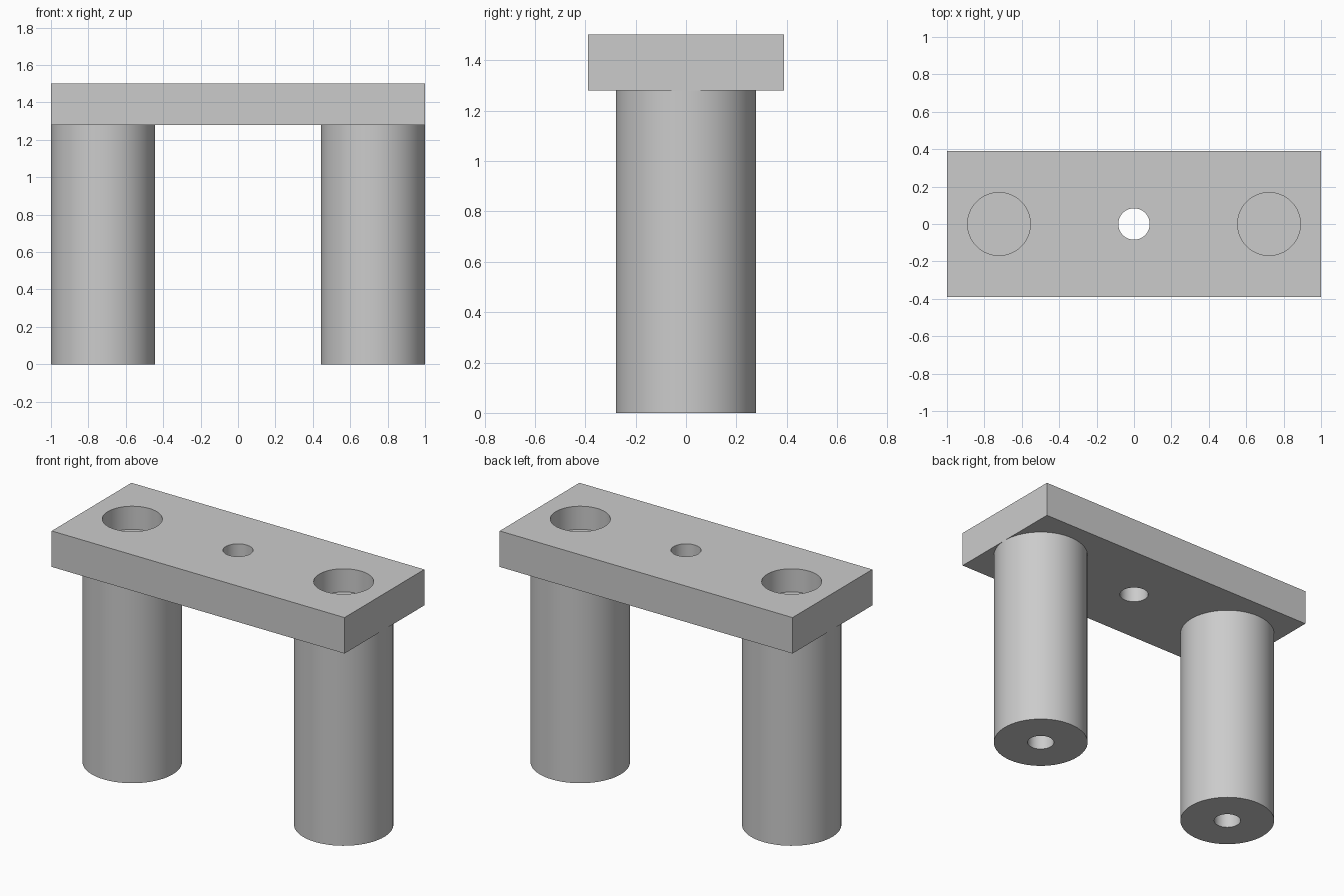
import bpy, bmesh
from math import pi, radians

PLATE_BOTTOM, TOP = 1.28, 1.502
LEG_X, LEG_R = 0.722, 0.278
SIDES = 64

old = bpy.data.objects.get("Cube")
if old:
    bpy.data.objects.remove(old, do_unlink=True)

grey = bpy.data.materials.new("plain grey")
grey.use_nodes = True
COLOUR = (0.6, 0.6, 0.6, 1)
grey.diffuse_color = COLOUR
grey.node_tree.nodes["Principled BSDF"].inputs["Base Color"].default_value = COLOUR


def select_only(obj):
    bpy.ops.object.select_all(action='DESELECT')
    obj.select_set(True)
    bpy.context.view_layer.objects.active = obj


def smooth(obj):
    select_only(obj)
    bpy.ops.object.shade_smooth_by_angle(angle=radians(30))


def cut_hole(target, x, radius, bottom):
    """Cut a round vertical hole from the top surface down to the given height."""
    height = TOP + 0.1 - bottom
    bpy.ops.mesh.primitive_cylinder_add(vertices=SIDES, radius=radius, depth=height,
                                        location=(x, 0, bottom + height / 2))
    cutter = bpy.context.object
    cutter.hide_render = True
    mod = target.modifiers.new("hole", 'BOOLEAN')
    mod.operation = 'DIFFERENCE'
    mod.solver = 'EXACT'
    mod.object = cutter
    select_only(target)
    bpy.ops.object.modifier_apply(modifier=mod.name)
    bpy.data.objects.remove(cutter, do_unlink=True)


def turned_leg(name, x):
    """Lathe a leg with a blind hole in its foot; the top is closed by the plate."""
    profile = [(0, 0.6), (0.078, 0.6), (0.078, 0), (LEG_R, 0), (LEG_R, PLATE_BOTTOM)]
    bm = bmesh.new()
    verts = [bm.verts.new((r, 0, z)) for r, z in profile]
    edges = [bm.edges.new(pair) for pair in zip(verts, verts[1:])]
    bmesh.ops.spin(bm, geom=verts + edges, cent=(0, 0, 0), axis=(0, 0, 1),
                   angle=2 * pi, steps=SIDES)
    bmesh.ops.remove_doubles(bm, verts=bm.verts, dist=0.0001)
    bmesh.ops.recalc_face_normals(bm, faces=bm.faces)
    # The outer wall must face outwards
    wall = max(bm.faces, key=lambda f: f.calc_center_median().xy.length)
    if wall.normal.xy.dot(wall.calc_center_median().xy) < 0:
        bmesh.ops.reverse_faces(bm, faces=bm.faces)
    mesh = bpy.data.meshes.new(name)
    bm.to_mesh(mesh)
    bm.free()
    leg = bpy.data.objects.new(name, mesh)
    leg.location.x = x
    bpy.context.collection.objects.link(leg)
    mesh.materials.append(grey)
    smooth(leg)


# Top plate
bpy.ops.mesh.primitive_cube_add(size=1, location=(0, 0, (PLATE_BOTTOM + TOP) / 2))
plate = bpy.context.object
plate.name = "top_plate"
plate.scale = (2, 0.778, TOP - PLATE_BOTTOM)
bpy.ops.object.transform_apply(location=False, rotation=False, scale=True)
plate.data.materials.append(grey)

# Through hole in the middle, blind counterbores over the legs
cut_hole(plate, 0, 0.084, PLATE_BOTTOM - 0.1)
for side in (-1, 1):
    cut_hole(plate, side * LEG_X, 0.168, TOP - 0.143)
plate.data.materials.clear()
plate.data.materials.append(grey)
smooth(plate)

# Legs
turned_leg("right_leg", -LEG_X)
turned_leg("left_leg", LEG_X)
